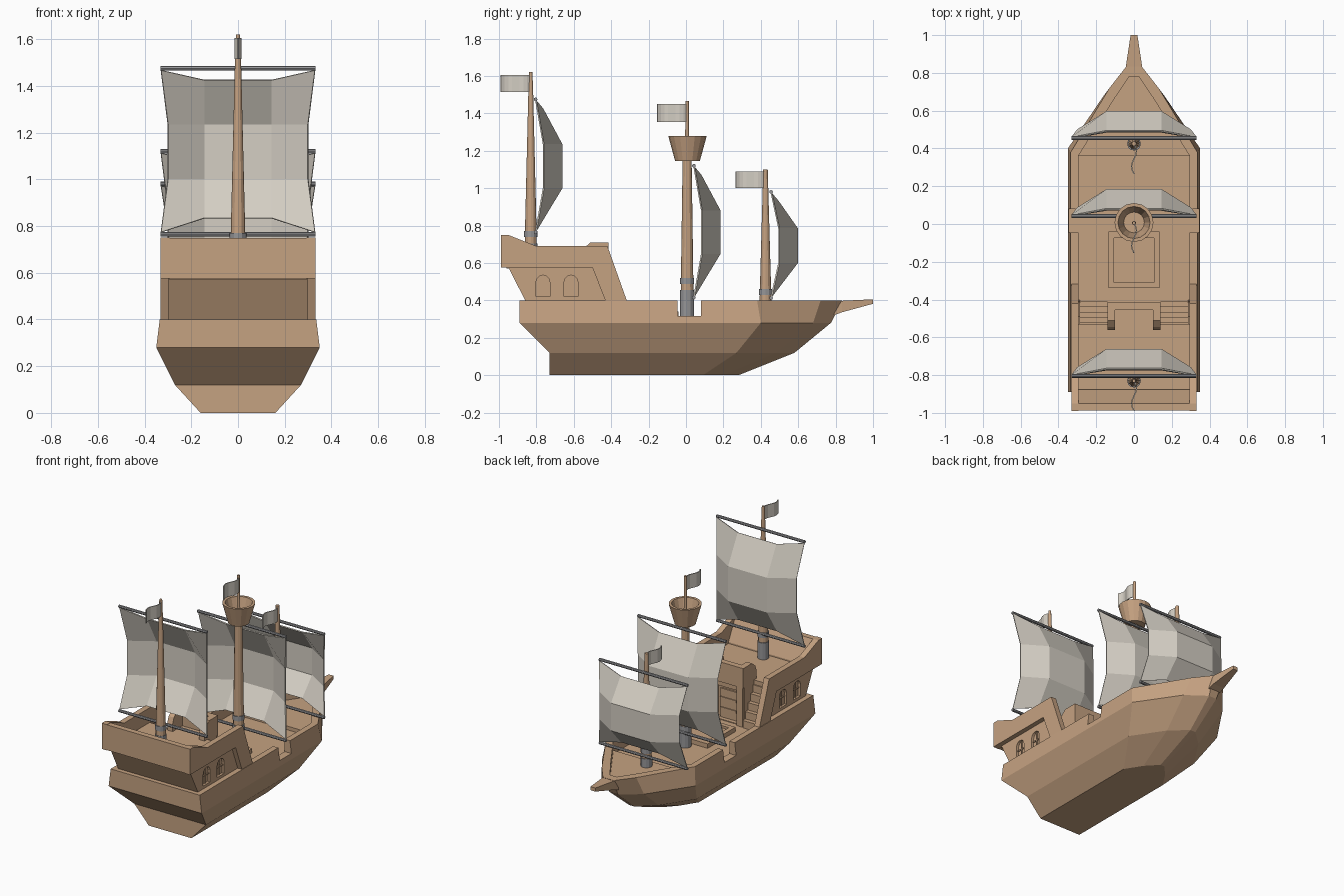
import bpy, bmesh, math
from mathutils import Matrix

if "Cube" in bpy.data.objects:
    bpy.data.objects.remove(bpy.data.objects["Cube"])


def material(name, rgb):
    m = bpy.data.materials.new(name)
    m.diffuse_color = (*rgb, 1)
    m.use_nodes = True
    m.node_tree.nodes["Principled BSDF"].inputs["Base Color"].default_value = m.diffuse_color
    return m


WOOD = material("wood", (0.56, 0.36, 0.22))
CLOTH = material("cloth", (0.66, 0.62, 0.55))
GREY = material("grey_metal", (0.3, 0.3, 0.31))


def make(name, verts, faces, mat=WOOD):
    mesh = bpy.data.meshes.new(name)
    mesh.from_pydata(verts, [], faces)
    bm = bmesh.new()
    bm.from_mesh(mesh)
    bmesh.ops.recalc_face_normals(bm, faces=bm.faces)
    bm.to_mesh(mesh)
    bm.free()
    mesh.materials.append(mat)
    ob = bpy.data.objects.new(name, mesh)
    bpy.context.collection.objects.link(ob)
    return ob


def mirror(ob):
    ob.modifiers.new("mirror", 'MIRROR').use_mirror_merge = False
    return ob


def loft(name, rings, mat=WOOD):
    """Skin equal-sized closed rings and cap both ends."""
    n = len(rings[0])
    verts = [v for r in rings for v in r]
    faces = [(k*n+i, k*n+(i+1) % n, (k+1)*n+(i+1) % n, (k+1)*n+i)
             for k in range(len(rings)-1) for i in range(n)]
    faces += [tuple(range(n)), tuple(range(len(verts)-n, len(verts)))]
    return make(name, verts, faces, mat)


def prism(name, profile, x0, x1, mat=WOOD):
    """Extrude a (y, z) profile along x."""
    return loft(name, [[(x, y, z) for y, z in profile] for x in (x0, x1)], mat)


def box(name, x0, x1, y0, y1, z0, z1, mat=WOOD):
    return prism(name, [(y0, z0), (y1, z0), (y1, z1), (y0, z1)], x0, x1, mat)


def lathe(name, y, profile, mat=WOOD, n=12):
    """Revolve (radius, z) points about a vertical axis at y."""
    return loft(name, [[(r*math.cos(2*math.pi*i/n), y+r*math.sin(2*math.pi*i/n), z)
                        for i in range(n)] for r, z in profile], mat)


def cut(ob, cutter):
    cutter.hide_render = True
    cutter.hide_viewport = True
    mod = ob.modifiers.new("cut", 'BOOLEAN')
    mod.object = cutter
    mod.solver = 'EXACT'


# Hull: half outlines (stern corner, shoulder, bow cheek, stem) per level
DECK = 0.31
levels = [
    (0.00, [(0.16, -0.73), (0.16, 0.09), (0.09, 0.20), (0.015, 0.28)]),
    (0.12, [(0.27, -0.73), (0.27, 0.27), (0.13, 0.48), (0.02, 0.58)]),
    (0.28, [(0.35, -0.89), (0.35, 0.40), (0.16, 0.68), (0.03, 0.775)]),
    (0.40, [(0.335, -0.89), (0.335, 0.38), (0.13, 0.72), (0.04, 0.835)]),
    (0.40, [(0.295, -0.85), (0.295, 0.36), (0.10, 0.67), (0.025, 0.78)]),
    (DECK, [(0.295, -0.85), (0.295, 0.36), (0.10, 0.67), (0.025, 0.78)]),
]
rings = [[(x, y, z) for x, y in h] + [(-x, y, z) for x, y in reversed(h)] for z, h in levels]
hull = loft("hull", rings)
cut(hull, box("gangway_cutter", -0.5, 0.5, -0.045, 0.08, DECK+0.006, 0.6))

# Foredeck and bowsprit
inner = [(0.295, 0.36), (0.10, 0.67), (0.025, 0.78)]
fore = inner + [(-x, y) for x, y in reversed(inner)]
loft("foredeck", [[(x, y, z) for x, y in fore] for z in (0.30, 0.335)])
loft("bowsprit", [[(-w, y, a), (w, y, a), (w, y, b), (-w, y, b)]
                  for y, w, a, b in [(0.79, 0.045, 0.32, 0.398), (0.835, 0.043, 0.337, 0.398),
                                     (1.0, 0.018, 0.382, 0.406)]])

# Deck hatch with raised rim
hatch = []
for x, y0, y1, z in [(0.135, -0.34, -0.04, 0.30), (0.135, -0.34, -0.04, 0.34),
                     (0.105, -0.31, -0.075, 0.34), (0.105, -0.31, -0.075, 0.325)]:
    hatch.append([(-x, y0, z), (x, y0, z), (x, y1, z), (-x, y1, z)])
loft("deck_hatch", hatch)

# Stern cabin with recessed arched windows
cabin = prism("stern_cabin", [(-0.85, 0.30), (-0.86, 0.40), (-0.95, 0.578), (-0.53, 0.578),
                              (-0.53, 0.30)], -0.30, 0.30)


def arch(cy, w, z0, z1):
    return [(cy-w, z0), (cy+w, z0)] + [
        (cy+w*math.cos(math.pi*i/6), z1-w+w*math.sin(math.pi*i/6)) for i in range(7)]


for k, cy in enumerate((-0.765, -0.615)):
    cut(cabin, mirror(prism(f"window_cutter_{k}", arch(cy, 0.037, 0.42, 0.535), 0.283, 0.35)))
    mirror(box(f"window_bar_upright_{k}", 0.278, 0.29, cy-0.004, cy+0.004, 0.41, 0.53))
    mirror(box(f"window_bar_cross_{k}", 0.278, 0.29, cy-0.037, cy+0.037, 0.472, 0.48))

mirror(prism("cabin_side_panel", [(-0.54, 0.30), (-0.54, 0.577), (-0.49, 0.577), (-0.42, 0.40),
                                  (-0.40, 0.30)], 0.285, 0.30))

# Castle side walls, stern wall and quarterdeck floor
mirror(prism("castle_side_wall", [(-0.99, 0.575), (-0.99, 0.75), (-0.95, 0.75), (-0.80, 0.69),
                                  (-0.42, 0.69), (-0.315, 0.395), (-0.43, 0.395),
                                  (-0.50, 0.575)], 0.293, 0.332))
prism("stern_wall", [(-0.988, 0.576), (-0.988, 0.748), (-0.95, 0.748), (-0.875, 0.60),
                     (-0.875, 0.576)], -0.295, 0.295)
box("quarterdeck", -0.295, 0.295, -0.96, -0.53, 0.57, 0.59)

# Cabin porch with doorway, and balustrade above it
porch = box("cabin_porch", -0.14, 0.14, -0.55, -0.43, 0.30, 0.59)
cut(porch, box("door_cutter", -0.085, 0.085, -0.47, -0.3, DECK+0.005, 0.54))
box("door", -0.06, 0.06, -0.475, -0.458, 0.31, 0.51)
for z in (0.37, 0.44):
    box("door_rail", -0.06, 0.06, -0.46, -0.452, z, z+0.015)
mirror(box("porch_post", 0.09, 0.135, -0.44, -0.415, 0.30, 0.60))
box("balustrade_front", -0.14, 0.14, -0.455, -0.415, 0.575, 0.71)
mirror(prism("balustrade_side", [(-0.56, 0.58), (-0.56, 0.64), (-0.545, 0.68), (-0.51, 0.71),
                                 (-0.45, 0.71), (-0.45, 0.58)], 0.10, 0.14))

# Side stairs
STEPS = 5
for i in range(STEPS):
    mirror(box(f"stair_{i}", 0.14, 0.294, -0.54, -0.41-0.028*i, 0.30,
               DECK+(0.585-DECK)*(i+1)/(STEPS+0.5)))


# Masts, yards, sails and flags
def yard(name, y, z):
    n, r = 8, 0.01
    loft(name, [[(x, y+r*math.cos(2*math.pi*i/n), z+r*math.sin(2*math.pi*i/n))
                 for i in range(n)] for x in (-0.332, 0.332)], GREY)


def sail(name, y, top, bottom, z_hi, z_lo):
    verts = []
    rows = [(top, top-0.042, 0.33, 0, 0.035), (z_hi, z_hi, 0.30, 0.04, 0.137),
            (z_lo, z_lo, 0.30, 0.04, 0.137), (bottom, bottom+0.06, 0.33, 0, 0.03)]
    for ze, zm, w, de, dm in rows:
        verts += [(-w, y+de, ze), (-0.145, y+dm, zm), (0.145, y+dm, zm), (w, y+de, ze)]
    faces = [(4*r+c, 4*r+c+1, 4*r+c+5, 4*r+c+4) for r in range(3) for c in range(3)]
    ob = make(name, verts, faces, CLOTH)
    mod = ob.modifiers.new("thickness", 'SOLIDIFY')
    mod.thickness, mod.offset = 0.008, 0


def flag(name, y, z0, z1):
    n = 8
    verts = [(0.013*math.sin(2*math.pi*i/n), y-0.16*i/n, z) for i in range(n+1) for z in (z0, z1)]
    ob = make(name, verts, [(2*i, 2*i+1, 2*i+3, 2*i+2) for i in range(n)], CLOTH)
    mod = ob.modifiers.new("thickness", 'SOLIDIFY')
    mod.thickness, mod.offset = 0.006, 0


def rig(name, y, base, profile, band, yards, breaks, flag_z, yard_gap):
    lathe(name + "_mast", y, profile)
    r = profile[0][0] + 0.003
    lathe(name + "_mast_sleeve", y, [(r, base), (r, band-0.065)], GREY)
    lathe(name + "_mast_band", y, [(r, band-0.032), (r, band)], GREY)
    for part, z in zip(("upper", "lower"), yards):
        yard(f"{name}_{part}_yard", y+yard_gap, z)
    sail(name + "_sail", y+yard_gap+0.002, yards[0]-0.008, yards[1]+0.008, *breaks)
    flag(name + "_flag", y, *flag_z)


rig("aft", -0.83, 0.57, [(0.033, 0.57), (0.031, 0.77), (0.013, 1.51), (0.009, 1.62)],
    0.77, (1.475, 0.765), (1.235, 1.0), (1.515, 1.605), 0.026)
rig("main", 0.006, 0.30, [(0.035, 0.30), (0.033, 0.52), (0.024, 1.16), (0.011, 1.165), (0.009, 1.465)],
    0.52, (1.12, 0.415), (0.88, 0.65), (1.355, 1.45), 0.036)
rig("fore", 0.425, 0.31, [(0.033, 0.31), (0.030, 0.46), (0.012, 1.10)],
    0.46, (0.98, 0.413), (0.785, 0.60), (1.0, 1.09), 0.03)

# Crow's nest
lathe("lookout_basket", 0.008, [(0.066, 1.145), (0.103, 1.28), (0.085, 1.28), (0.055, 1.17)], n=16)
